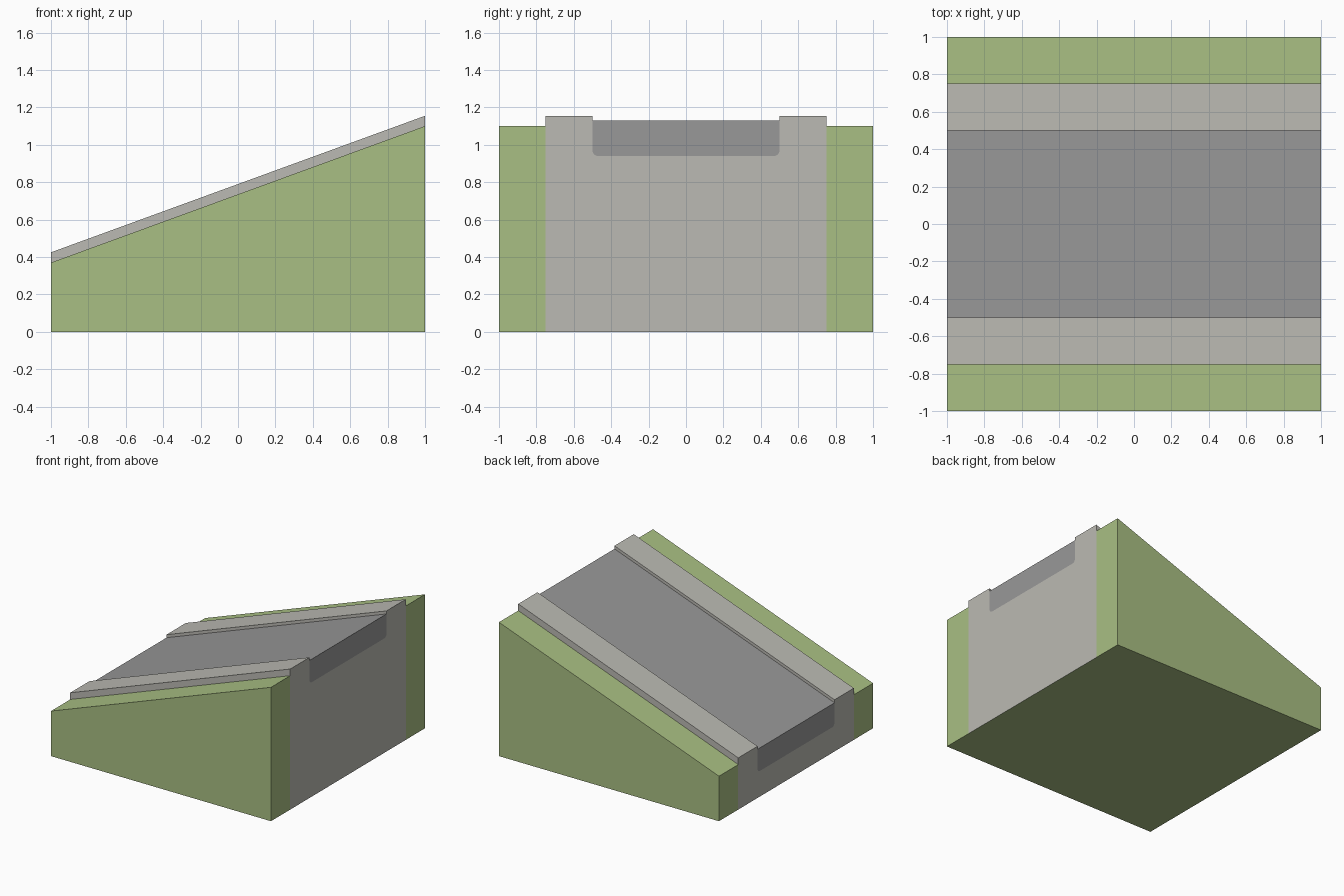
import bpy
import bmesh
from math import sin, cos, pi

cube = bpy.data.objects.get("Cube")
if cube:
    bpy.data.objects.remove(cube, do_unlink=True)

HALF = 1.0      # half length and half width of the block
DROP = 0.73     # fall of the slope from +x to -x
GRASS_Z, KERB_Z, ROAD_Z, ROAD_BED = 1.10, 1.155, 1.13, 0.94
KERB_Y, ROAD_Y, CORNER = 0.75, 0.50, 0.03


def material(name, color):
    mat = bpy.data.materials.new(name)
    mat.use_nodes = True
    mat.diffuse_color = (*color, 1)
    mat.node_tree.nodes["Principled BSDF"].inputs["Base Color"].default_value = (*color, 1)
    return mat


grass = material("grass green", (0.397, 0.521, 0.227))
concrete = material("pale concrete", (0.497, 0.491, 0.451))
asphalt = material("grey asphalt", (0.314, 0.314, 0.314))


def sloped_prism(name, profile, is_open, mats):
    """Run a (y, z) profile along x; points above the ground follow the slope."""
    bm = bmesh.new()
    low = [bm.verts.new((-HALF, y, z - DROP if z > 0 else 0)) for y, z in profile]
    high = [bm.verts.new((HALF, y, z)) for y, z in profile]
    bm.faces.new(low)
    bm.faces.new(high[::-1])
    for i, a in enumerate(profile):
        j = (i + 1) % len(profile)
        if not is_open(a, profile[j]):
            face = bm.faces.new((low[j], low[i], high[i], high[j]))
            # the underside takes the last material
            if a[1] == 0 and profile[j][1] == 0:
                face.material_index = len(mats) - 1
    bmesh.ops.recalc_face_normals(bm, faces=bm.faces)
    mesh = bpy.data.meshes.new(name)
    bm.to_mesh(mesh)
    bm.free()
    for mat in mats:
        mesh.materials.append(mat)
    obj = bpy.data.objects.new(name, mesh)
    bpy.context.collection.objects.link(obj)
    return obj


def mirrored(half):
    return half + [(-y, z) for y, z in reversed(half)]


# Road bed outline, right half: top edge down to a rounded lower corner
arc = [(-ROAD_Y + CORNER * (1 - cos(t)), ROAD_BED + CORNER * (1 - sin(t)))
       for t in (k * pi / 12 for k in range(7))]
road_half = [(-ROAD_Y, ROAD_Z)] + arc

# Grass banks on both sides
for name, side in (("right_grass_bank", -1), ("left_grass_bank", 1)):
    outline = [(side * HALF, 0), (side * HALF, GRASS_Z),
               (side * KERB_Y, GRASS_Z), (side * KERB_Y, 0)]
    sloped_prism(name, outline, lambda a, b: abs(a[0]) == abs(b[0]) == KERB_Y, [grass])

# Concrete core with raised kerbs and a channel for the road
core_half = [(-KERB_Y, 0), (-KERB_Y, GRASS_Z), (-KERB_Y, KERB_Z), (-ROAD_Y, KERB_Z)] + road_half


def buried(a, b):
    in_bank = abs(a[0]) == abs(b[0]) == KERB_Y and min(a[1], b[1]) == 0 and a[1] != b[1]
    in_channel = max(abs(a[0]), abs(b[0])) <= ROAD_Y and 0 < max(a[1], b[1]) <= ROAD_Z
    return in_bank or in_channel


sloped_prism("concrete_core", mirrored(core_half), buried, [concrete, grass])

# Asphalt road set into the channel: only its top and ends are exposed
sloped_prism("road", mirrored(road_half),
             lambda a, b: not (a[1] == b[1] == ROAD_Z), [asphalt])
